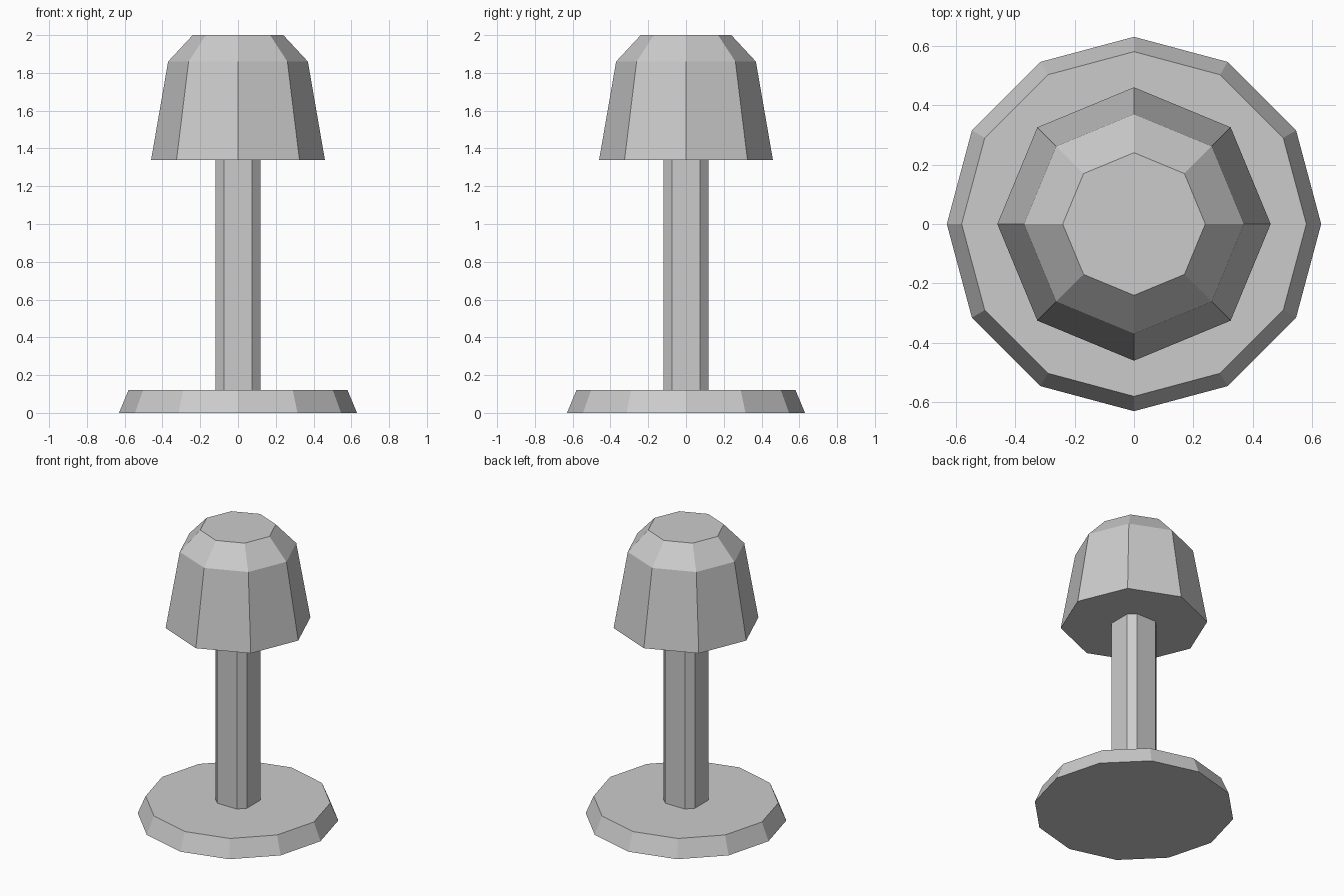
import bpy
import bmesh
from math import cos, sin, tau

cube = bpy.data.objects.get("Cube")
if cube:
    bpy.data.objects.remove(cube, do_unlink=True)

grey = bpy.data.materials.new("light_grey")
grey.use_nodes = True
colour = (0.6, 0.6, 0.6, 1)
grey.diffuse_color = colour
grey.node_tree.nodes["Principled BSDF"].inputs["Base Color"].default_value = colour


def polygon(sides, radius):
    """Regular outline with a corner on the x axis."""
    return [(radius * cos(tau * i / sides), radius * sin(tau * i / sides))
            for i in range(sides)]


def chamfered_square(half, flat):
    """Square outline with its corners cut off."""
    outline = []
    for x, y in ((half, -flat), (half, flat)), ((flat, half), (-flat, half)), \
                ((-half, flat), (-half, -flat)), ((-flat, -half), (flat, -half)):
        outline += [x, y]
    return outline


def loft(name, sections):
    """Closed flat-faced solid through (outline, height) sections."""
    bm = bmesh.new()
    rings = [[bm.verts.new((x, y, z)) for x, y in outline]
             for outline, z in sections]
    for low, high in zip(rings, rings[1:]):
        n = len(low)
        for i in range(n):
            j = (i + 1) % n
            bm.faces.new((low[i], low[j], high[j], high[i]))
    bm.faces.new(rings[0][::-1])
    bm.faces.new(rings[-1])
    mesh = bpy.data.meshes.new(name)
    bm.to_mesh(mesh)
    bm.free()
    mesh.materials.append(grey)
    obj = bpy.data.objects.new(name, mesh)
    bpy.context.collection.objects.link(obj)
    return obj


# Twelve-sided foot with sloping rim
loft("base", [(polygon(12, 0.63), 0), (polygon(12, 0.58), 0.12)])

# Square post with narrow chamfers
post = chamfered_square(0.12, 0.075)
loft("post", [(post, 0.12), (post, 1.34)])

# Eight-sided closed shade
loft("shade", [(polygon(8, 0.46), 1.34),
               (polygon(8, 0.37), 1.86),
               (polygon(8, 0.24), 2.0)])
